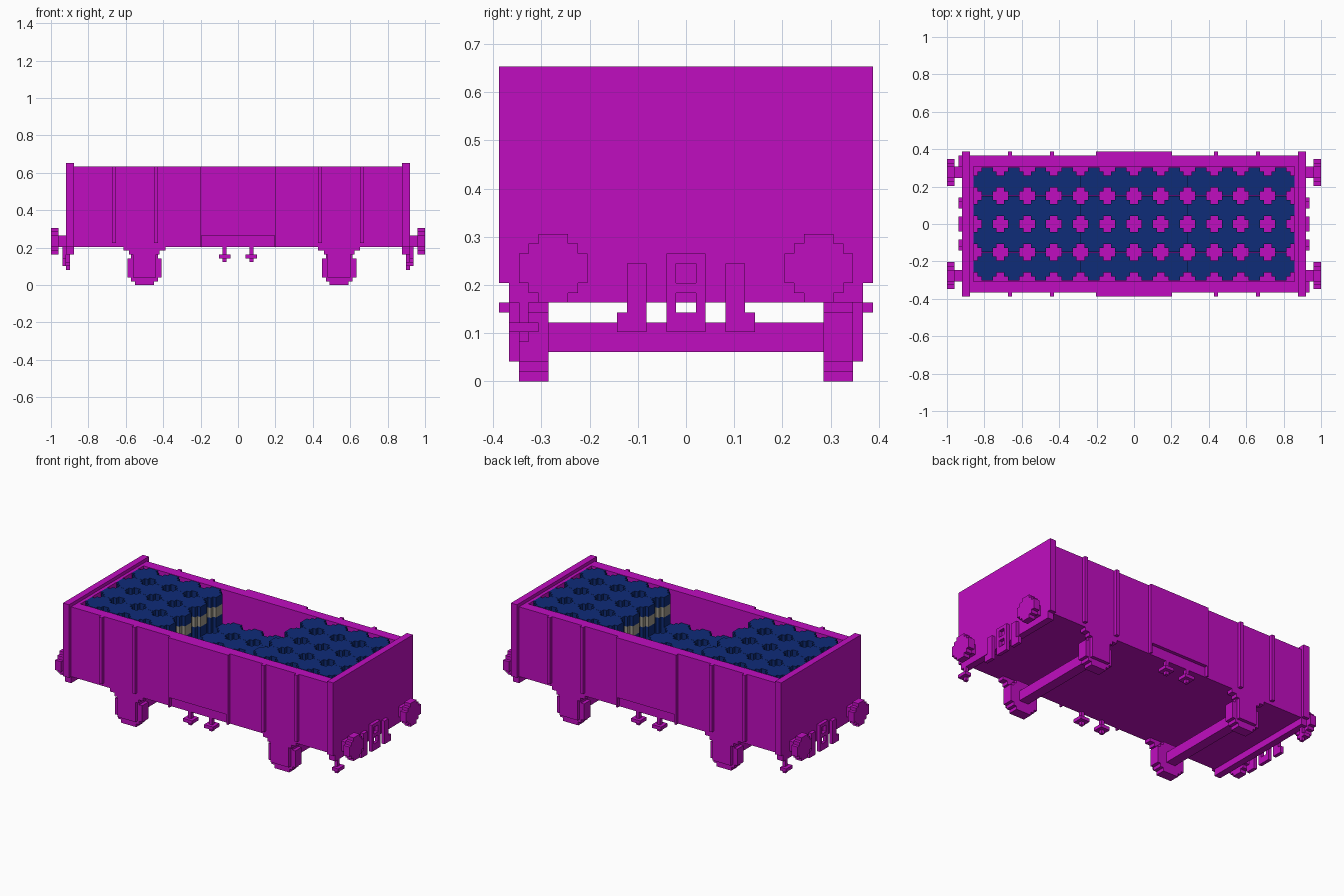
import bpy, bmesh
from mathutils import Matrix, Vector

UNIT = 2 / 98  # one building block; all part sizes below are counted in blocks

default_cube = bpy.data.objects.get("Cube")
if default_cube:
    bpy.data.objects.remove(default_cube, do_unlink=True)


def make_material(name, red, green, blue):
    material = bpy.data.materials.new(name)
    material.use_nodes = True
    colour = (red, green, blue, 1)
    material.diffuse_color = colour
    shader = next(n for n in material.node_tree.nodes if n.type == "BSDF_PRINCIPLED")
    shader.inputs["Base Color"].default_value = colour
    return material


purple = make_material("wagon purple", 0.53, 0.004, 0.53)
navy = make_material("barrel navy", 0.0045, 0.025, 0.19)
grey = make_material("barrel grey", 0.34, 0.31, 0.25)


def add_object(name, bm, materials):
    """Turn a bmesh in block units into a scaled, linked object."""
    bmesh.ops.recalc_face_normals(bm, faces=bm.faces)
    bmesh.ops.scale(bm, vec=Vector((UNIT, UNIT, UNIT)), verts=bm.verts)
    mesh = bpy.data.meshes.new(name)
    bm.to_mesh(mesh)
    bm.free()
    for material in materials:
        mesh.materials.append(material)
    obj = bpy.data.objects.new(name, mesh)
    bpy.context.collection.objects.link(obj)
    return obj


def add_box(bm, x, y, z):
    """Add a box given a (low, high) pair along each axis."""
    ranges = (x, y, z)
    size = [abs(high - low) for low, high in ranges]
    centre = [(low + high) / 2 for low, high in ranges]
    matrix = Matrix.Translation(centre) @ Matrix.Diagonal((*size, 1))
    bmesh.ops.create_cube(bm, size=1, matrix=matrix)


def boxes(name, *parts):
    bm = bmesh.new()
    for part in parts:
        add_box(bm, *part)
    return add_object(name, bm, [purple])


def flip(pair, sign):
    """Mirror a (low, high) pair when sign is negative."""
    return tuple(sorted(sign * value for value in pair))


def stepped_disc(radius, levels):
    """Block-edged round column along z, sliced at the given levels."""
    r = radius
    corner = [(r, r - 2), (r - 1, r - 2), (r - 1, r - 1), (r - 2, r - 1), (r - 2, r)]
    outline = []
    for turn in range(4):
        outline += corner
        corner = [(-y, x) for x, y in corner]
    bm = bmesh.new()
    rings = [[bm.verts.new((x, y, z)) for x, y in outline] for z in levels]
    bm.faces.new(rings[0])
    bm.faces.new(rings[-1])
    for lower, upper in zip(rings, rings[1:]):
        for i in range(len(outline)):
            bm.faces.new((lower[i - 1], lower[i], upper[i], upper[i - 1]))
    return bm


# Floor and open body
boxes("floor", ((-43, 43), (-18, 18), (10, 13)))
for side, label in ((-1, "front"), (1, "back")):
    boxes(label + "_side_wall", ((-43, 43), flip((15, 18), side), (10, 31)))
    boxes(label + "_door",
          ((-10, 10), flip((18, 19), side), (13, 31)),
          *[(flip((9.5, 10), s), flip((18, 19), side), (10, 13)) for s in (-1, 1)])
    boxes(label + "_ribs", *[(flip((x, x + 1), s), flip((18, 19), side), (11, 31))
                             for x in (21, 32) for s in (-1, 1)])
    # Brake handles below the sides
    for x in (-4, 3):
        boxes(label + "_brake_handle",
              ((x, x + 1), flip((17, 18), side), (6, 10)),
              ((x - 1, x + 2), flip((16, 19), side), (7, 8)))

for end, label in ((-1, "right"), (1, "left")):
    boxes(label + "_end_wall",
          (flip((43, 45), end), (-19, 19), (10, 32)),
          (flip((42, 43), end), (-18, 18), (10, 31)),
          (flip((43, 45), end), (-18, 18), (8, 10)))

    # Coupling frame: two uprights and three cross bars
    depth = flip((45, 46), end)
    boxes(label + "_coupling",
          *[(depth, flip((1, 2), s), (5, 13)) for s in (-1, 1)],
          *[(depth, (-1, 1), z) for z in ((5, 7), (9, 10), (12, 13))])

    for side in (-1, 1):
        boxes(label + "_hose",
              (depth, flip((4, 6), side), (5, 12)),
              (depth, flip((6, 7), side), (5, 7)))

        # Buffers: square neck and stepped round head
        boxes(label + "_buffer_neck",
              (flip((45, 47), end), flip((12, 15), side), (10, 13)))
        bm = stepped_disc(3.5, (-1, 1))
        bmesh.ops.rotate(bm, matrix=Matrix(((0, 0, 1), (0, 1, 0), (-1, 0, 0))), verts=bm.verts)
        bmesh.ops.translate(bm, vec=Vector((48 * end, 13.5 * side, 11.5)), verts=bm.verts)
        add_object(label + "_buffer_head", bm, [purple])

    # Shunting step on one corner of each end
    boxes(label + "_corner_step",
          (flip((44, 45), end), flip((16, 17), -end), (4, 9)),
          (flip((44, 46), end), flip((15, 18), -end), (5, 6)))

# Wheelsets
for x in (-24.5, 26.5):
    boxes("axle", ((x - 1.5, x + 1.5), (-14, 14), (3, 6)))
    for side in (-1, 1):
        bm = stepped_disc(4.5, (-1.5, 1.5))
        bmesh.ops.rotate(bm, matrix=Matrix(((1, 0, 0), (0, 0, -1), (0, 1, 0))), verts=bm.verts)
        bmesh.ops.translate(bm, vec=Vector((x, 15.5 * side, 4.5)), verts=bm.verts)
        add_object("wheel", bm, [purple])
        boxes("axle_box",
              ((x - 3, x + 3), flip((17, 18), side), (2, 9)),
              ((x - 4, x + 4), flip((16, 18), side), (8, 9)),
              ((x - 5.5, x + 5.5), flip((16, 18), side), (9, 10)))

# Barrel: navy with a grey band around the middle third
bm = stepped_disc(3.5, (0, 3, 6, 9))
bmesh.ops.scale(bm, vec=Vector((1, 1.05, 1)), verts=bm.verts)
for face in bm.faces:
    if 3 < face.calc_center_median().z < 6:
        face.material_index = 1
barrel = add_object("barrel", bm, [navy, grey])

# Full lower layer, upper layer only near both ends
places = []
for column in range(12):
    for row in range(4):
        x, y = (column - 5.5) * 7, (row - 1.5) * 7.4
        places.append((x, y, 13))
        if column < 4 or column > 7:
            places.append((x, y, 22))
barrel.location = Vector(places[0]) * UNIT
for place in places[1:]:
    copy = barrel.copy()
    copy.location = Vector(place) * UNIT
    bpy.context.collection.objects.link(copy)
